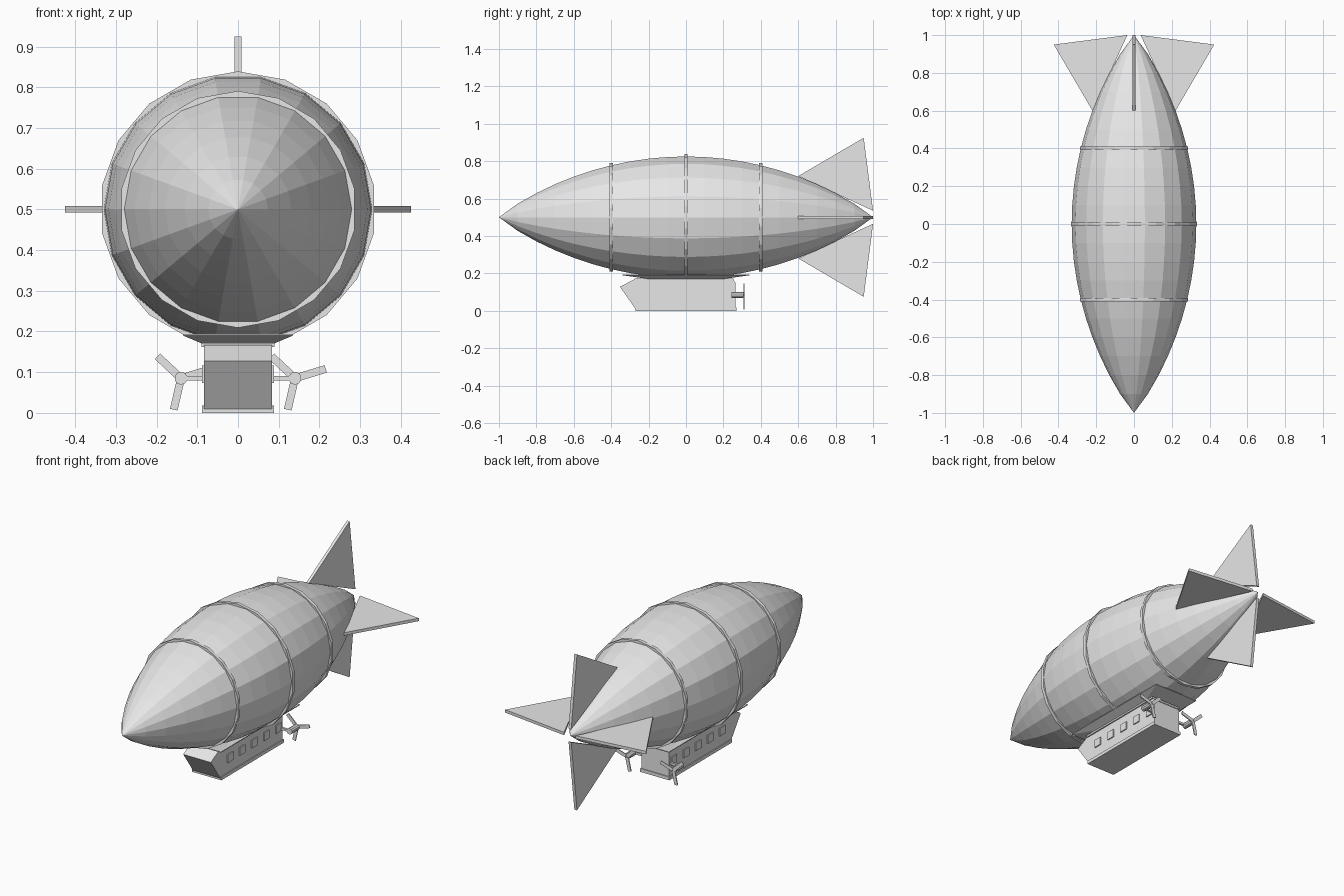
import bpy, bmesh, math
from mathutils import Matrix, Vector

cube = bpy.data.objects.get("Cube")
if cube:
    bpy.data.objects.remove(cube, do_unlink=True)

grey = bpy.data.materials.new("light_grey")
grey.use_nodes = True
grey.diffuse_color = (0.8, 0.8, 0.8, 1)
grey.node_tree.nodes["Principled BSDF"].inputs["Base Color"].default_value = (0.8, 0.8, 0.8, 1)

SIDES = 18
AXIS_Z = 0.5
MAX_R = 0.33


def finish(name, bm):
    bmesh.ops.recalc_face_normals(bm, faces=bm.faces)
    mesh = bpy.data.meshes.new(name)
    bm.to_mesh(mesh)
    bm.free()
    mesh.materials.append(grey)
    obj = bpy.data.objects.new(name, mesh)
    bpy.context.collection.objects.link(obj)
    return obj


def loft(name, loops):
    """Skin a row of equal-sized loops and cap both ends."""
    bm = bmesh.new()
    rows = [[bm.verts.new(p) for p in loop] for loop in loops]
    n = len(rows[0])
    for a, b in zip(rows, rows[1:]):
        for i in range(n):
            j = (i + 1) % n
            bm.faces.new((a[i], a[j], b[j], b[i]))
    bm.faces.new(rows[0])
    bm.faces.new(rows[-1])
    bmesh.ops.remove_doubles(bm, verts=bm.verts, dist=1e-5)
    return finish(name, bm)


def box(name, center, size, turn=0.0):
    """Box, optionally turned around the y axis through its centre."""
    bm = bmesh.new()
    m = Matrix.Translation(center) @ Matrix.Rotation(turn, 4, 'Y') @ Matrix.Diagonal((*size, 1))
    bmesh.ops.create_cube(bm, size=1, matrix=m)
    return finish(name, bm)


def disc(name, center, radius, depth, sides):
    """Cylinder lying along y with a vertex at the top."""
    loops = []
    for y in (center[1] - depth / 2, center[1] + depth / 2):
        loops.append([(center[0] + radius * math.sin(math.tau * i / sides), y,
                       center[2] + radius * math.cos(math.tau * i / sides)) for i in range(sides)])
    return loft(name, loops)


def hull_radius(y):
    return MAX_R * max(0.0, 1 - y * y) ** 0.905


# Envelope: pointed spindle with corners on its left and right
bm = bmesh.new()
steps = 20
rows = []
for k in range(1, steps):
    y = -1 + 2 * k / steps
    r = hull_radius(y)
    rows.append([bm.verts.new((r * math.cos(math.tau * i / SIDES), y,
                               AXIS_Z + r * math.sin(math.tau * i / SIDES))) for i in range(SIDES)])
nose = bm.verts.new((0, -1, AXIS_Z))
tail = bm.verts.new((0, 1, AXIS_Z))
for i in range(SIDES):
    j = (i + 1) % SIDES
    bm.faces.new((nose, rows[0][i], rows[0][j]))
    bm.faces.new((tail, rows[-1][j], rows[-1][i]))
    for a, b in zip(rows, rows[1:]):
        bm.faces.new((a[i], b[i], b[j], a[j]))
finish("envelope", bm)

# Hoops around the envelope
for name, y in (("front_hoop", -0.4), ("middle_hoop", 0), ("rear_hoop", 0.4)):
    disc(name, (0, y, AXIS_Z), hull_radius(y) + 0.009, 0.018, SIDES)

# Four triangular tail fins
fin_shape = [(0.22, 0.6), (0.425, 0.95), (0.035, 1.0)]
for k, name in enumerate(("left_fin", "top_fin", "right_fin", "bottom_fin")):
    turn = Matrix.Rotation(-k * math.pi / 2, 3, 'Y')
    loft(name, [[turn @ Vector((r, y, t)) + Vector((0, 0, AXIS_Z)) for r, y in fin_shape]
                for t in (-0.008, 0.008)])

# Cabin with a sloped prow
side = [(0.265, 0.01), (-0.27, 0.01), (-0.353, 0.128), (-0.28, 0.167), (0.25, 0.167), (0.265, 0.15)]
loft("cabin", [[(x, y, z) for y, z in side] for x in (-0.083, 0.083)])
box("cabin_floor", (0, 0, 0.009), (0.176, 0.54, 0.018))
box("cabin_roof", (0, -0.01, 0.167), (0.18, 0.53, 0.01))

# Flared skirt joining cabin and envelope
loft("mounting_skirt", [[(sx * w, sy * l, z) for sx, sy in ((1, 1), (-1, 1), (-1, -1), (1, -1))]
                        for w, l, z in ((0.088, 0.2, 0.17), (0.135, 0.34, 0.19),
                                        (0.135, 0.34, 0.194), (0.088, 0.2, 0.176))])

for label, s in (("left", 1), ("right", -1)):
    # Window plates
    for i in range(5):
        box(f"{label}_window_{i + 1}", (s * 0.085, -0.19 + 0.104 * i, 0.095), (0.008, 0.046, 0.044))
    # Engine strut, hub and three-bladed propeller
    x, z = s * 0.14, 0.085
    box(f"{label}_strut", (s * 0.108, 0.25, z), (0.065, 0.012, 0.012))
    disc(f"{label}_hub", (x, 0.275, z), 0.016, 0.066, 10)
    for b in range(3):
        angle = math.radians(17 + 120 * b)
        center = (x + 0.042 * math.cos(angle), 0.309, z + 0.042 * math.sin(angle))
        box(f"{label}_blade_{b + 1}", center, (0.074, 0.005, 0.019), -angle)
